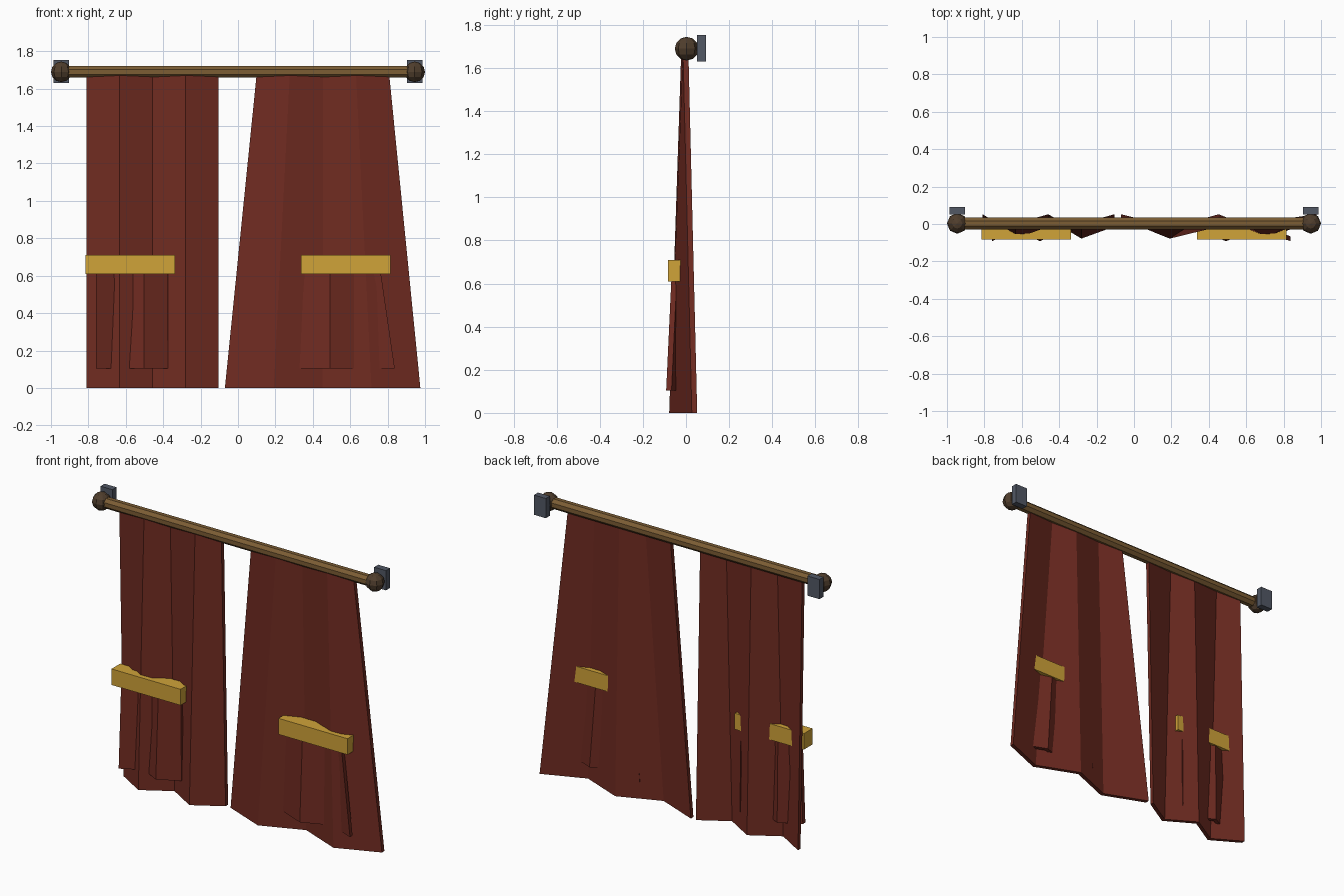
import bpy, bmesh, math
from mathutils import Matrix

if "Cube" in bpy.data.objects:
    bpy.data.objects.remove(bpy.data.objects["Cube"])


def material(name, rgb):
    def lin(c):
        c /= 255
        return c / 12.92 if c <= 0.04045 else ((c + 0.055) / 1.055) ** 2.4
    m = bpy.data.materials.new(name)
    m.diffuse_color = (*[lin(c) for c in rgb], 1)
    m.use_nodes = True
    m.node_tree.nodes["Principled BSDF"].inputs["Base Color"].default_value = m.diffuse_color
    return m


CLOTH = material("red cloth", (112, 43, 33))
GOLD = material("gold band", (208, 163, 57))
WOOD = material("rod wood", (124, 93, 52))
DARK = material("dark finial wood", (80, 62, 45))
IRON = material("grey iron", (82, 88, 101))


def finish(name, bm, mat):
    bmesh.ops.recalc_face_normals(bm, faces=bm.faces)
    me = bpy.data.meshes.new(name)
    bm.to_mesh(me)
    bm.free()
    ob = bpy.data.objects.new(name, me)
    bpy.context.collection.objects.link(ob)
    me.materials.append(mat)
    return ob


def box(name, lo, hi, mat):
    bm = bmesh.new()
    bmesh.ops.create_cube(bm, size=1)
    for v in bm.verts:
        v.co = [lo[i] + (hi[i] - lo[i]) * (v.co[i] + 0.5) for i in range(3)]
    return finish(name, bm, mat)


def pleats(name, top, bottom, folds, front_first, thick):
    """Zigzag sheet; top/bottom = (x0, x1, z, y of front folds, y of back folds)."""
    bm = bmesh.new()
    cols = []
    for i in range(folds + 1):
        f = i / folds
        col = []
        for x0, x1, z, yf, yb in (top, bottom):
            y = yf if (i % 2 == 0) == front_first else yb
            for dy in (0, thick):
                col.append(bm.verts.new((x0 + (x1 - x0) * f, y + dy, z)))
        cols.append(col)                      # top front, top back, low front, low back
    ring = (0, 1, 3, 2)
    for a, b in zip(cols, cols[1:]):
        for j in range(4):
            p, q = ring[j], ring[(j + 1) % 4]
            bm.faces.new((a[p], a[q], b[q], b[p]))
    for c in (cols[0], cols[-1]):
        bm.faces.new([c[j] for j in ring])
    return finish(name, bm, CLOTH)


# Main curtain panels: the left hangs straight, the right flares
pleats("left_curtain", (-0.81, -0.105, 1.68, -0.022, -0.014),
       (-0.81, -0.105, 0, -0.078, 0.027), 4, False, 0.025)
pleats("right_curtain", (0.10, 0.808, 1.68, -0.022, -0.014),
       (-0.07, 0.975, 0, -0.078, 0.027), 4, False, 0.025)

# Gathered cloth below the tie bands
pleats("left_gather", (-0.76, -0.375, 0.66, -0.066, -0.03),
       (-0.76, -0.375, 0.105, -0.092, -0.022), 3, True, 0.025)
pleats("right_gather", (0.36, 0.757, 0.66, -0.066, -0.03),
       (0.318, 0.838, 0.105, -0.092, -0.022), 3, False, 0.025)

# Rod
bm = bmesh.new()
bmesh.ops.create_cone(bm, cap_ends=True, segments=8, radius1=0.034, radius2=0.034, depth=1.89,
                      matrix=Matrix.Translation((0, 0.003, 1.69)) @ Matrix.Rotation(math.pi / 2, 4, 'Y')
                      @ Matrix.Rotation(math.pi / 8, 4, 'Z'))
finish("curtain_rod", bm, WOOD)

# Tie bands, finials and wall brackets on both sides
for side, s in (("left", -1), ("right", 1)):
    x0, x1 = sorted((s * 0.338, s * 0.815))
    box(side + "_tie_band", (x0, -0.084, 0.61), (x1, 0.002, 0.71), GOLD)
    bm = bmesh.new()
    bmesh.ops.create_uvsphere(bm, u_segments=8, v_segments=6, radius=0.055)
    finish(side + "_finial", bm, DARK).location = (s * 0.945, 0.003, 1.69)
    x = s * 0.945
    box(side + "_bracket", (x - 0.041, 0.052, 1.63), (x + 0.041, 0.092, 1.753), IRON)
